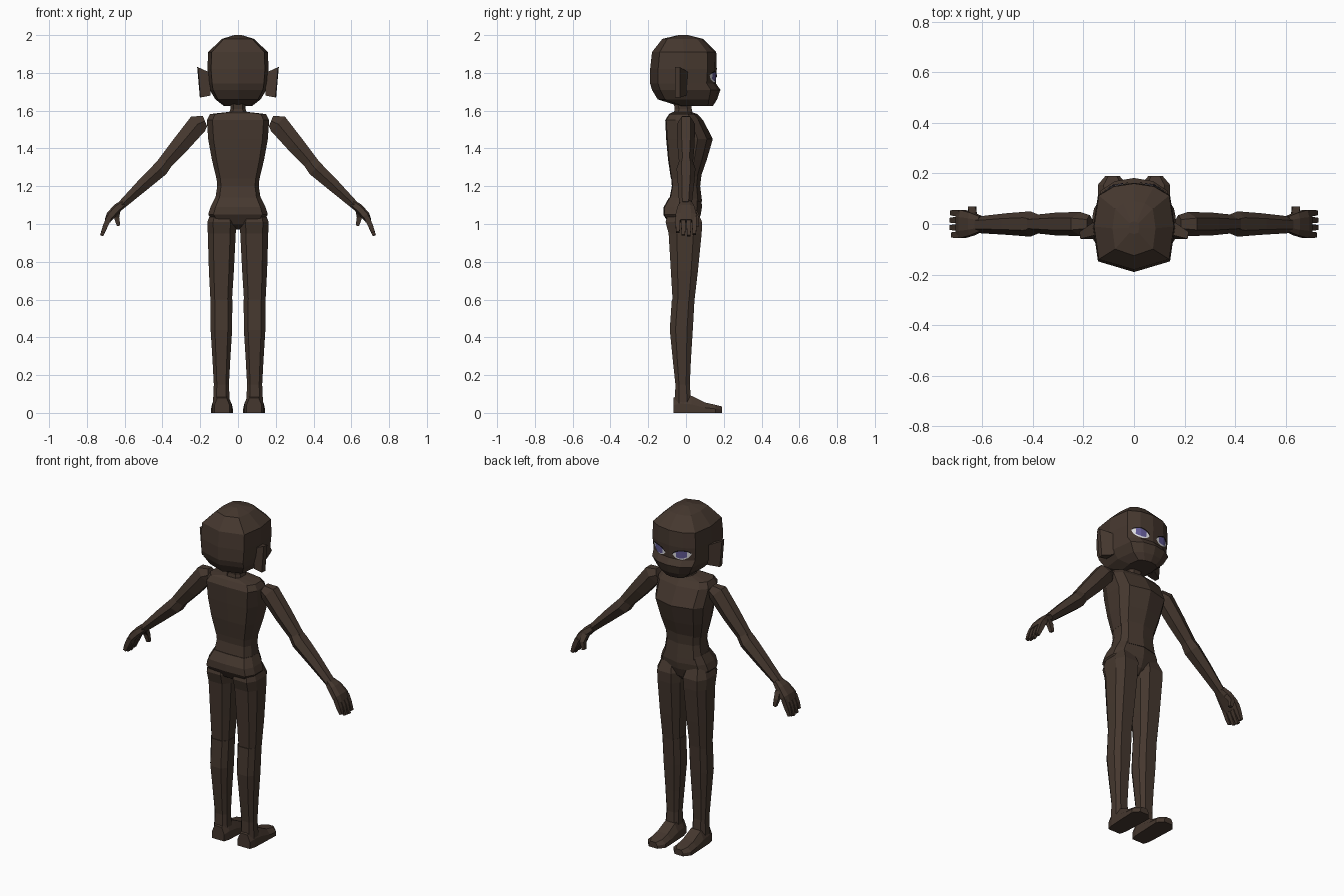
import bpy, bmesh, math
from mathutils import Vector
from mathutils.bvhtree import BVHTree

if "Cube" in bpy.data.objects:
    bpy.data.objects.remove(bpy.data.objects["Cube"])


def material(name, rgb):
    m = bpy.data.materials.new(name)
    m.use_nodes = True
    m.diffuse_color = (*rgb, 1)
    m.node_tree.nodes["Principled BSDF"].inputs["Base Color"].default_value = (*rgb, 1)
    return m


SKIN = material("dark brown skin", (0.060, 0.039, 0.028))
WHITE = material("eye white", (0.75, 0.75, 0.78))
IRIS = material("violet iris", (0.13, 0.11, 0.32))
LASH = material("black lash", (0.01, 0.008, 0.008))


def finish(name, bm, mat):
    mesh = bpy.data.meshes.new(name)
    bm.to_mesh(mesh)
    bm.free()
    mesh.materials.append(mat)
    ob = bpy.data.objects.new(name, mesh)
    bpy.context.scene.collection.objects.link(ob)
    return ob


def mirrored(half):
    """Close a half outline running from back to front over x = 0."""
    return half + [(-x, y) for x, y in reversed(half) if x > 0]


def loft(name, outline, sections, mat=SKIN):
    """Skin an outline over sections of (centre, u axis, v axis)."""
    bm = bmesh.new()
    rings = [[bm.verts.new(Vector(c) + Vector(u) * px + Vector(v) * py) for px, py in outline]
             for c, u, v in sections]
    n = len(outline)
    for a, b in zip(rings, rings[1:]):
        for i in range(n):
            j = (i + 1) % n
            bm.faces.new((a[i], a[j], b[j], b[i]))
    bm.faces.new(rings[0])
    bm.faces.new(rings[-1])
    bmesh.ops.recalc_face_normals(bm, faces=bm.faces)
    return finish(name, bm, mat)


def upright(name, outline, rows, cx=0):
    """Loft of level rings given as (z, x offset, half width, back y, front y)."""
    return loft(name, outline, [((cx + x, (b + f) / 2, z), (w, 0, 0), (0, (f - b) / 2, 0))
                                for z, x, w, b, f in rows])


def limb(name, outline, rows, s):
    """Loft along a path given as (x, y, z, half thickness, half depth)."""
    pts = [Vector((s * r[0], r[1], r[2])) for r in rows]
    secs = []
    for i, r in enumerate(rows):
        d = pts[min(i + 1, len(pts) - 1)] - pts[max(i - 1, 0)]
        u = d.cross(Vector((0, 1, 0))).normalized()
        secs.append((pts[i], u * r[3], (0, r[4], 0)))
    return loft(name, outline, secs)


CHAMFERED = mirrored([(0.6, -1), (1, -0.5), (1, 0.5), (0.6, 1)])
HEX = mirrored([(0, -1), (1, -0.5), (1, 0.5), (0, 1)])
BOX = mirrored([(1, -1), (1, 1)])
SKULL = mirrored([(0, -1), (0.88, -0.76), (1, 0), (0.88, 0.72), (0.5, 0.93), (0, 1)])
TRUNK = mirrored([(0, -1), (0.82, -0.95), (1, -0.45), (1, 0.35), (0.78, 0.75), (0, 1)])

# Head and neck
head = upright("head", SKULL, [
    (2.0, 0, 0.02, -0.04, 0.01), (1.98, 0, 0.085, -0.125, 0.09), (1.91, 0, 0.158, -0.18, 0.16),
    (1.82, 0, 0.162, -0.19, 0.163), (1.745, 0, 0.156, -0.19, 0.158), (1.71, 0, 0.15, -0.18, 0.182),
    (1.66, 0, 0.12, -0.15, 0.165), (1.625, 0, 0.075, -0.04, 0.142)])
upright("neck", CHAMFERED, [(1.68, 0, 0.045, -0.07, 0.02), (1.61, 0, 0.04, -0.06, 0.03),
                            (1.56, 0, 0.055, -0.07, 0.04)])

# Torso in three overlapping bands
upright("chest", TRUNK, [
    (1.592, 0, 0.06, -0.07, 0.03), (1.582, 0, 0.148, -0.09, 0.06), (1.55, 0, 0.165, -0.11, 0.09),
    (1.45, 0, 0.158, -0.105, 0.142), (1.34, 0, 0.138, -0.095, 0.11), (1.24, 0, 0.114, -0.08, 0.075)])
upright("waist", TRUNK, [(1.26, 0, 0.115, -0.08, 0.082), (1.2, 0, 0.11, -0.075, 0.075),
                         (1.12, 0, 0.122, -0.09, 0.085)])
upright("pelvis", TRUNK, [(1.14, 0, 0.12, -0.09, 0.08), (1.09, 0, 0.145, -0.118, 0.085),
                          (1.05, 0, 0.158, -0.12, 0.078), (1.0, 0, 0.12, -0.09, 0.06),
                          (0.97, 0, 0.03, -0.04, 0.03)])

for s, side in ((1, "left"), (-1, "right")):
    # Legs
    upright(side + "_thigh", CHAMFERED, [
        (1.07, 0, 0.055, -0.09, 0.06), (1.01, 0, 0.076, -0.108, 0.085), (0.95, 0, 0.074, -0.092, 0.083),
        (0.75, s * 0.002, 0.066, -0.08, 0.063), (0.58, s * 0.003, 0.056, -0.07, 0.043)], s * 0.086)
    upright(side + "_shin", CHAMFERED, [
        (0.6, 0, 0.058, -0.075, 0.045), (0.44, 0, 0.057, -0.086, 0.036),
        (0.28, 0, 0.047, -0.07, 0.026), (0.15, 0, 0.04, -0.056, 0.02), (0.04, 0, 0.045, -0.06, 0.03)],
        s * 0.088)
    foot = [(-0.067, 0.04, 0.08), (-0.03, 0.05, 0.1), (0.03, 0.053, 0.09), (0.1, 0.056, 0.055),
            (0.155, 0.058, 0.043), (0.19, 0.028, 0.034)]
    loft(side + "_foot", mirrored([(1, -1), (1, 0), (0.6, 1)]),
         [((s * 0.085, y, h / 2), (w, 0, 0), (0, 0, h / 2)) for y, w, h in foot])

    # Arms
    limb(side + "_upper_arm", HEX, [
        (0.175, 0, 1.545, 0.03, 0.035), (0.212, 0, 1.53, 0.053, 0.047),
        (0.30, 0, 1.425, 0.047, 0.046), (0.395, 0, 1.315, 0.037, 0.036)], s)
    limb(side + "_forearm", HEX, [
        (0.375, 0, 1.335, 0.036, 0.036), (0.41, 0, 1.292, 0.041, 0.05),
        (0.50, 0, 1.21, 0.034, 0.043), (0.615, -0.003, 1.102, 0.022, 0.033)], s)

    # Hands with four fingers and a thumb
    limb(side + "_palm", CHAMFERED, [
        (0.605, 0, 1.11, 0.02, 0.03), (0.64, 0, 1.083, 0.024, 0.045),
        (0.675, 0, 1.045, 0.023, 0.055), (0.692, 0, 1.015, 0.016, 0.052)], s)
    for i, name in enumerate(("little", "ring", "middle", "index")):
        y = -0.043 + i * 0.029
        reach = (0.018, 0.004, 0, 0.008)[i]
        limb(f"{side}_{name}_finger", BOX, [
            (0.682, y, 1.035, 0.014, 0.012), (0.702, y, 0.99, 0.013, 0.012),
            (0.722 - reach / 3, y, 0.938 + reach, 0.009, 0.009)], s)
    limb(side + "_thumb", BOX, [
        (0.637, 0.03, 1.075, 0.016, 0.016), (0.643, 0.056, 1.035, 0.014, 0.013),
        (0.632, 0.06, 0.99, 0.009, 0.01)], s)

    # Ears flare outward and slightly backward
    loft(side + "_ear", BOX, [
        ((s * 0.145, -0.02, 1.74), (0, 0.03, 0), (0, 0.008, 0.06)),
        ((s * 0.207, -0.045, 1.75), (s * 0.002, 0.014, 0), (s * 0.007, 0.0, 0.08))])

# Eyes follow the face surface
face_bm = bmesh.new()
face_bm.from_mesh(head.data)
face_tree = BVHTree.FromBMesh(face_bm)
face_bm.free()


def arch(t):
    return math.sin(math.pi * t) ** 0.6 if 0 < t < 1 else 0


def upper(t):
    return 1.772 + 0.016 * t + 0.020 * arch(t)


def lower(t):
    return 1.772 + 0.012 * t - 0.030 * arch(t)


def face_plate(name, s, start, end, top, bottom, lift, mat):
    bm = bmesh.new()
    columns = []
    for i in range(11):
        t = start + (end - start) * i / 10
        x = s * (0.024 + 0.1 * t)
        col = []
        for z in (bottom(t), top(t)):
            hit = face_tree.ray_cast(Vector((x, 1, z)), Vector((0, -1, 0)))[0]
            col.append(bm.verts.new(hit + Vector((0, lift, 0))))
        columns.append(col)
    for a, b in zip(columns, columns[1:]):
        f = bm.faces.new((a[0], b[0], b[1], a[1]))
        f.normal_update()
        if f.normal.y < 0:
            f.normal_flip()
    finish(name, bm, mat)


for s, side in ((1, "left"), (-1, "right")):
    face_plate(side + "_eye_white", s, 0, 1, upper, lower, 0.004, WHITE)
    face_plate(side + "_iris", s, 0.2, 0.8, upper, lambda t: lower(t) + 0.008, 0.006, IRIS)
    face_plate(side + "_lash", s, 0, 1, lambda t: upper(t) + 0.007, upper, 0.007, LASH)
